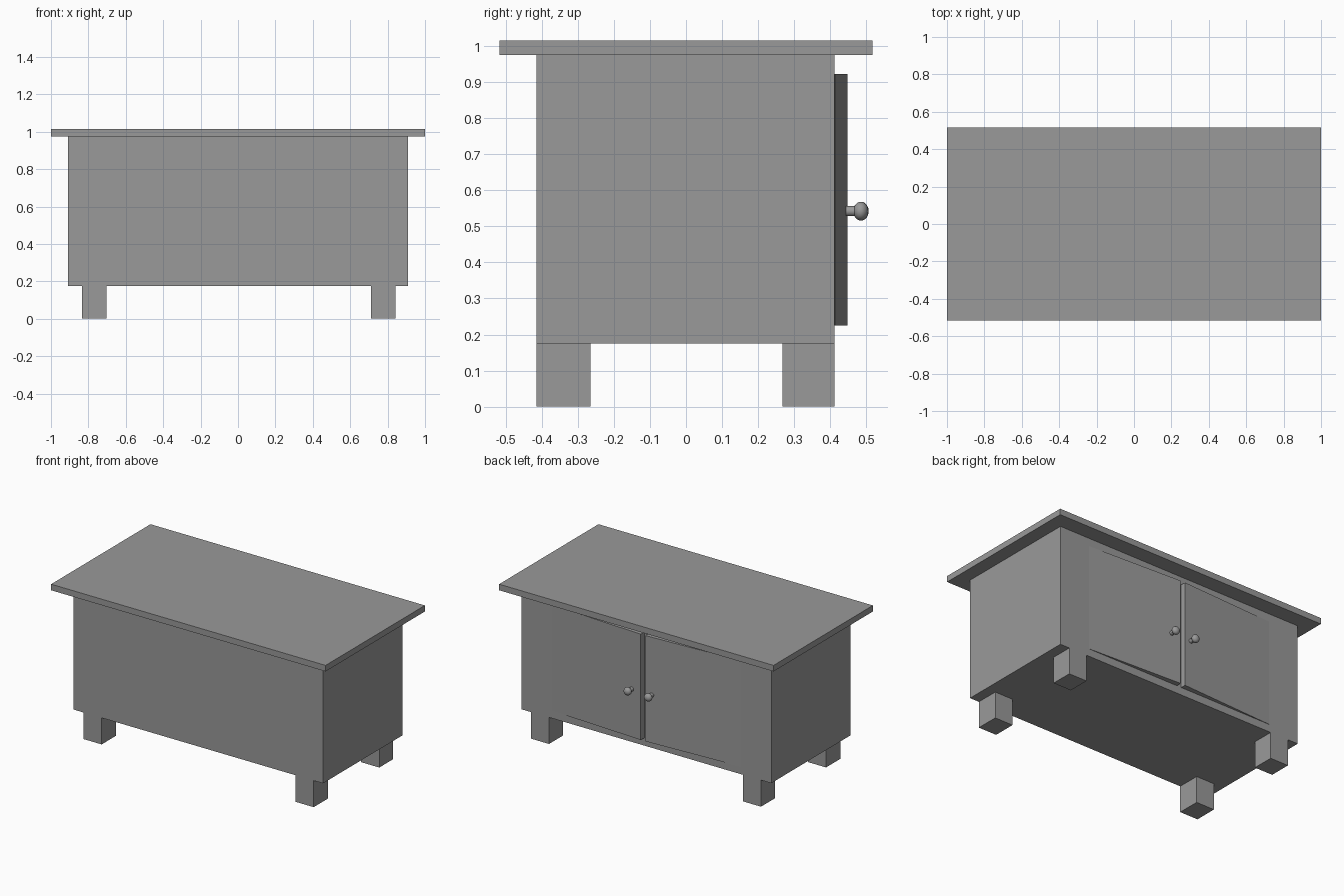
import bpy, bmesh, math
from mathutils import Matrix

cube = bpy.data.objects.get("Cube")
if cube:
    bpy.data.objects.remove(cube, do_unlink=True)

grey = bpy.data.materials.new("plain_grey")
grey.use_nodes = True
grey.diffuse_color = (0.32, 0.32, 0.32, 1)
grey.node_tree.nodes["Principled BSDF"].inputs["Base Color"].default_value = (0.32, 0.32, 0.32, 1)


def finish(name, bm, matrix=Matrix(), smooth=False):
    bm.transform(matrix)
    mesh = bpy.data.meshes.new(name)
    bm.to_mesh(mesh)
    bm.free()
    mesh.materials.append(grey)
    obj = bpy.data.objects.new(name, mesh)
    bpy.context.collection.objects.link(obj)
    if smooth:
        bpy.ops.object.select_all(action='DESELECT')
        obj.select_set(True)
        bpy.context.view_layer.objects.active = obj
        bpy.ops.object.shade_smooth_by_angle(angle=math.radians(40))
    return obj


def box(name, low, high, matrix=Matrix()):
    bm = bmesh.new()
    bmesh.ops.create_cube(bm, size=1)
    for v in bm.verts:
        v.co = [b if c > 0 else a for c, a, b in zip(v.co, low, high)]
    return finish(name, bm, matrix)


def knob(name, matrix):
    # short stem with a slightly flattened ball, pointing along local +y
    bm = bmesh.new()
    turn = Matrix.Rotation(-math.pi / 2, 4, 'X')
    bmesh.ops.create_cone(bm, cap_ends=True, segments=24, radius1=0.014, radius2=0.014,
                          depth=0.04, matrix=Matrix.Translation((0, 0.015, 0)) @ turn)
    bmesh.ops.create_uvsphere(bm, u_segments=24, v_segments=14, radius=0.026,
                              matrix=Matrix.Translation((0, 0.041, 0)) @ turn
                              @ Matrix.Diagonal((1, 1, 0.8, 1)))
    return finish(name, bm, matrix, smooth=True)


# Top and cabinet body
box("table_top", (-1, -0.517, 0.975), (1, 0.517, 1.015))
box("cabinet_body", (-0.91, -0.415, 0.175), (0.91, 0.412, 0.975))

# Four square legs, flush with the long faces
for side, x in (("right", -0.835), ("left", 0.71)):
    for end, y0, y1 in (("front", -0.415, -0.265), ("back", 0.268, 0.412)):
        box(f"{end}_{side}_leg", (x, y0, 0), (x + 0.132, y1, 0.175))

# Two doors on the back, slightly ajar and hinged at their outer edges
ajar = 0.0505
width = 0.674
for side, s, reach in (("left", 1, 0.607), ("right", -1, 0.628)):
    hinge = Matrix.Translation((s * 0.69, 0.413, 0)) @ Matrix.Rotation(-s * ajar, 4, 'Z')
    inner, outer = sorted((0, -s * width))
    box(f"{side}_door", (inner, -0.035, 0.225), (outer, 0, 0.922), hinge)
    knob(f"{side}_door_knob", hinge @ Matrix.Translation((-s * reach, 0, 0.542)))
